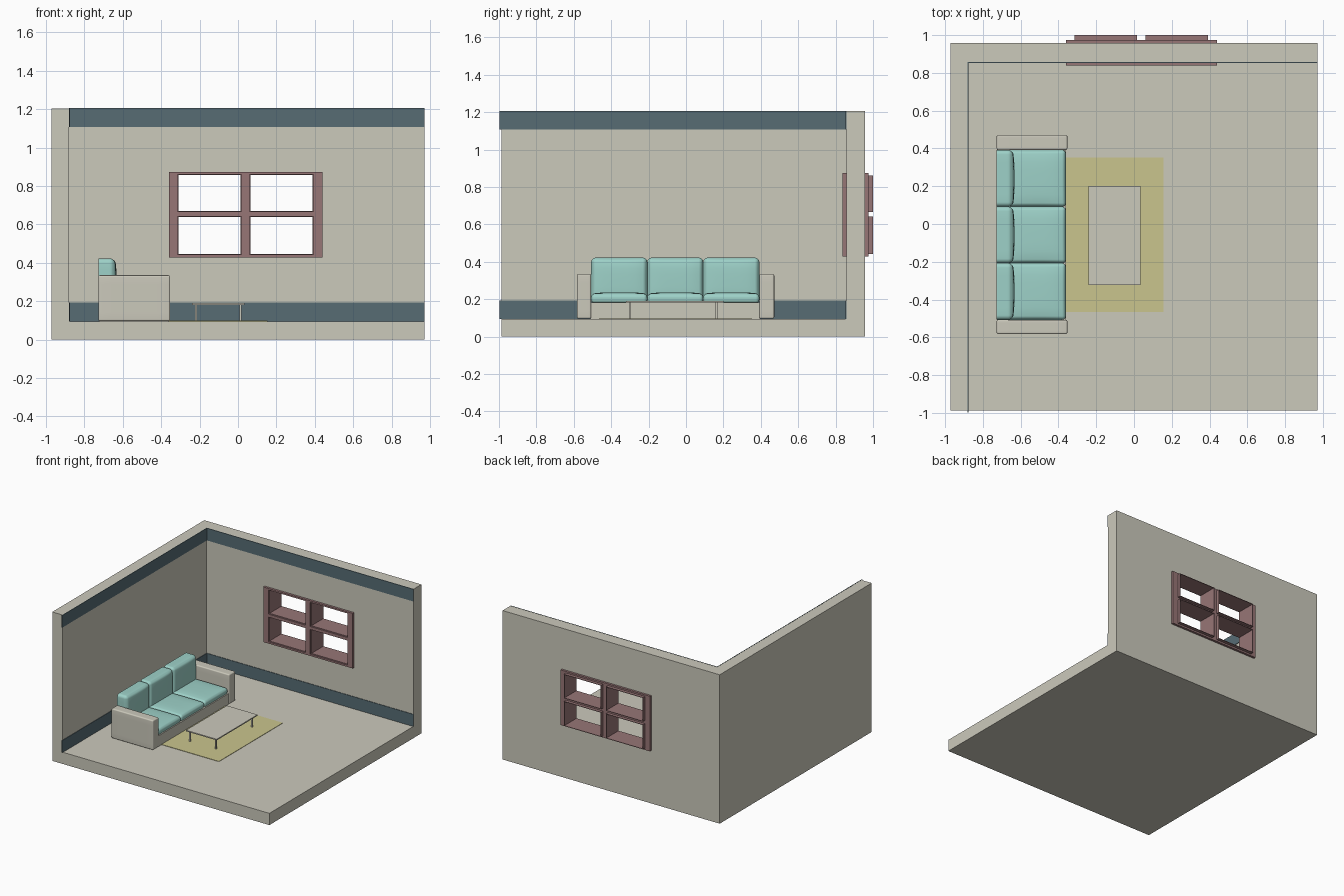
import bpy, bmesh
from mathutils import Vector, Matrix

if "Cube" in bpy.data.objects:
    bpy.data.objects.remove(bpy.data.objects["Cube"])


def material(name, r, g, b):
    m = bpy.data.materials.new(name)
    m.diffuse_color = (r, g, b, 1)
    m.use_nodes = True
    m.node_tree.nodes["Principled BSDF"].inputs["Base Color"].default_value = m.diffuse_color
    return m


PLASTER = material("warm_grey", 0.60, 0.585, 0.50)
TRIM = material("slate_blue", 0.095, 0.15, 0.175)
WOOD = material("dusty_mauve", 0.31, 0.18, 0.182)
TEAL = material("soft_teal", 0.34, 0.64, 0.58)
YELLOW = material("pale_yellow", 0.59, 0.56, 0.27)


def finish(name, bm, mat):
    bmesh.ops.recalc_face_normals(bm, faces=bm.faces)
    me = bpy.data.meshes.new(name)
    bm.to_mesh(me)
    bm.free()
    ob = bpy.data.objects.new(name, me)
    bpy.context.collection.objects.link(ob)
    if mat:
        me.materials.append(mat)
    return ob


def add_box(bm, lo, hi):
    lo, hi = Vector(lo), Vector(hi)
    mat = Matrix.Translation((lo + hi) / 2) @ Matrix.Diagonal((*(hi - lo), 1))
    bmesh.ops.create_cube(bm, size=1, matrix=mat)


def boxes(name, mat, *pairs):
    bm = bmesh.new()
    for lo, hi in pairs:
        add_box(bm, lo, hi)
    return finish(name, bm, mat)


def soft_box(name, mat, lo, hi, r, puff=0.0, axis=2, flat_back=None):
    """Rounded box, with an optional swollen + side and a flat cut at x = flat_back."""
    lo, hi = Vector(lo), Vector(hi)
    bm = bmesh.new()
    bmesh.ops.create_cube(bm, size=1)
    bmesh.ops.subdivide_edges(bm, edges=bm.edges[:], cuts=13, use_grid_fill=True)
    for v in bm.verts:
        p, inner, uv = Vector(), Vector(), []
        for k in range(3):
            i = (v.co[k] + 0.5) * 14
            size = hi[k] - lo[k]
            if i < 4:
                c = r * i / 4
            elif i > 10:
                c = size - r * (14 - i) / 4
            else:
                c = r + (size - 2 * r) * (i - 4) / 6
            p[k] = lo[k] + c
            inner[k] = min(max(p[k], lo[k] + r), hi[k] - r)
            uv.append(2 * c / size - 1)
        d = p - inner
        v.co = inner + d.normalized() * r
        if puff and uv[axis] > 0:
            a, b = [uv[k] for k in range(3) if k != axis]
            v.co[axis] += puff * (1 - a ** 4) * (1 - b ** 4)
    if flat_back is not None:
        bmesh.ops.bisect_plane(bm, geom=bm.verts[:] + bm.edges[:] + bm.faces[:],
                               plane_co=(flat_back, 0, 0), plane_no=(-1, 0, 0), clear_outer=True)
        bmesh.ops.holes_fill(bm, edges=[e for e in bm.edges if e.is_boundary], sides=0)
    ob = finish(name, bm, mat)
    bpy.ops.object.select_all(action='DESELECT')
    ob.select_set(True)
    bpy.context.view_layer.objects.active = ob
    bpy.ops.object.shade_smooth_by_angle(angle=0.7)
    return ob


# Room shell: block with the interior and the window opening cut away
FLOOR, TOP = 0.095, 1.205
WX, WY = -0.88, 0.857
room = boxes("room_shell", PLASTER, ((-0.972, -0.987, 0), (0.972, 0.957, TOP)))
for name, lo, hi in (("interior_cutter", (WX, -1.5, FLOOR), (1.5, WY, 1.6)),
                     ("window_cutter", (-0.345, 0.7, 0.433), (0.425, 1.2, 0.867))):
    cutter = boxes(name, None, (lo, hi))
    mod = room.modifiers.new(name, 'BOOLEAN')
    mod.operation, mod.solver, mod.object = 'DIFFERENCE', 'EXACT', cutter
    bpy.context.view_layer.objects.active = room
    bpy.ops.object.modifier_apply(modifier=name)
    bpy.data.objects.remove(cutter)

# Skirting and cornice stripes on both walls
for name, z0, z1 in (("skirting", FLOOR, 0.193), ("cornice", 1.107, TOP + 0.001)):
    boxes(name + "_left", TRIM, ((WX - 0.001, -0.998, z0), (WX + 0.004, WY, z1)))
    boxes(name + "_back", TRIM, ((WX, WY - 0.004, z0), (0.972, WY + 0.001, z1)))

# Window frame bars
F0, F1 = 0.838, 0.975
xs = ((-0.36, -0.315), (0.017, 0.06), (0.393, 0.44))
zs = ((0.428, 0.442), (0.642, 0.666), (0.861, 0.874))
boxes("window_uprights", WOOD, *[((a, F0, zs[0][0]), (b, F1, zs[2][1])) for a, b in xs])
boxes("window_rails", WOOD, *[((xs[i][1], F0, a), (xs[i + 1][0], F1, b))
                              for a, b in zs for i in range(2)])

# Thin sash linings that stand proud at the back
T = 0.004
for i in range(2):
    for j in range(2):
        x0, x1 = xs[i][1], xs[i + 1][0]
        z0, z1 = zs[j][1], zs[j + 1][0]
        boxes(f"sash_{i}_{j}", WOOD,
              ((x0, F0 + 0.01, z0), (x0 + T, 1.0, z1)), ((x1 - T, F0 + 0.01, z0), (x1, 1.0, z1)),
              ((x0 + T, F0 + 0.01, z0), (x1 - T, 1.0, z0 + T)),
              ((x0 + T, F0 + 0.01, z1 - T), (x1 - T, 1.0, z1)))

# Sofa base and arms
SX0, SX1 = -0.727, -0.353
boxes("sofa_base", PLASTER, ((SX0 + 0.003, -0.51, FLOOR), (SX1 - 0.006, 0.395, 0.182)))
for name, y0, y1 in (("sofa_arm_front", -0.583, -0.507), ("sofa_arm_back", 0.392, 0.472)):
    soft_box(name, PLASTER, (SX0, y0, FLOOR + 0.001), (SX1, y1, 0.335), 0.009)

# Sofa cushions
ys = (-0.507, -0.207, 0.092, 0.392)
for i in range(3):
    soft_box(f"seat_cushion_{i}", TEAL, (-0.69, ys[i], 0.178), (SX1 - 0.008, ys[i + 1], 0.228),
             0.02, 0.009, 2)
    soft_box(f"back_cushion_{i}", TEAL, (SX0 - 0.022, ys[i], 0.178), (-0.643, ys[i + 1], 0.422),
             0.024, 0.01, 0, flat_back=SX0)

# Rug
boxes("rug", YELLOW, ((-0.36, -0.465, FLOOR - 0.001), (0.155, 0.352, FLOOR + 0.003)))

# Coffee table
boxes("table_top", PLASTER, ((-0.24, -0.322, 0.181), (0.035, 0.2, 0.19)))
boxes("table_legs", PLASTER, *[((x - 0.005, y - 0.005, FLOOR), (x + 0.005, y + 0.005, 0.182))
                               for x in (-0.218, 0.013) for y in (-0.3, 0.163)])
